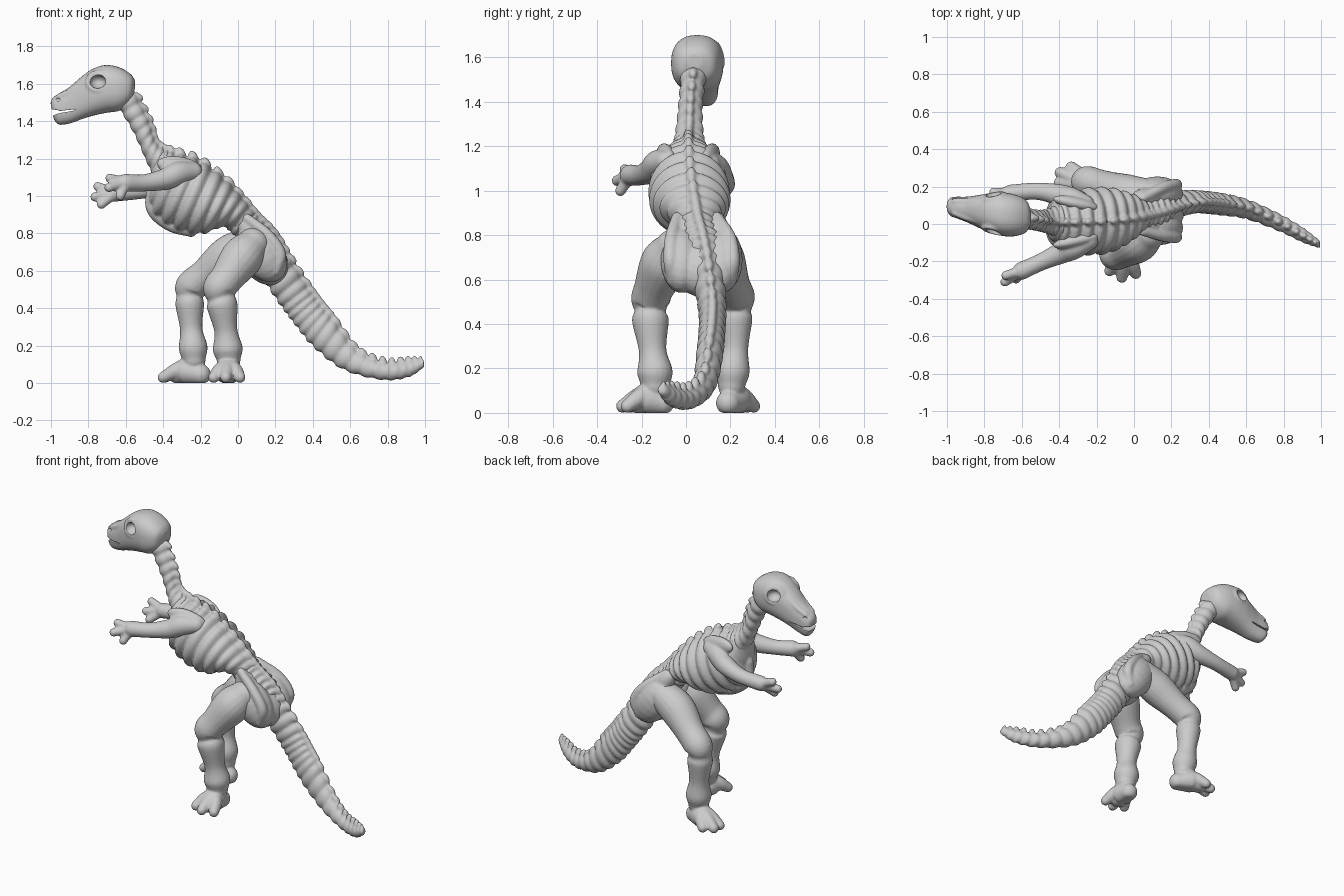
import bpy, bmesh
from math import sin, cos, pi, radians
from mathutils import Vector, Matrix, Euler


def spline(pts, n):
    """Catmull-Rom through tuples of any length."""
    p = [Vector(q) for q in pts]
    p = [p[0] * 2 - p[1]] + p + [p[-1] * 2 - p[-2]]
    out = []
    for i in range(n + 1):
        t = i / n * (len(p) - 3)
        k = min(int(t), len(p) - 4)
        t -= k
        a, b, c, d = p[k:k + 4]
        out.append((b * 2 + (c - a) * t + (a * 2 - b * 5 + c * 4 - d) * t * t
                    + (b * 3 - a - c * 3 + d) * t ** 3) * 0.5)
    return out


def loft(bm, rings):
    rows = [[bm.verts.new(v) for v in r] for r in rings]
    n = len(rows[0])
    for a, b in zip(rows, rows[1:]):
        for j in range(n):
            bm.faces.new((a[j], a[(j + 1) % n], b[(j + 1) % n], b[j]))
    bm.faces.new(rows[0])
    bm.faces.new(rows[-1])


def ball(bm, loc, size, tilt=0, yaw=0):
    m = (Matrix.Translation(loc) @ Euler((0, radians(tilt), radians(yaw))).to_matrix().to_4x4()
         @ Matrix.Diagonal((*size, 1)))
    bmesh.ops.create_uvsphere(bm, u_segments=20, v_segments=12, radius=1, matrix=m)


def limb(bm, pts, n=30, seg=20):
    """Round tube through (x, y, z, radius) with rounded ends."""
    s = spline(pts, n)
    c = [Vector(q[:3]) for q in s]
    rings = []
    for i, q in enumerate(s):
        t = (c[min(i + 1, n)] - c[max(i - 1, 0)]).normalized()
        u = t.orthogonal() if not rings else (u - t * u.dot(t))
        u.normalize()
        w = t.cross(u)
        rings.append([c[i] + (u * cos(2 * pi * j / seg) + w * sin(2 * pi * j / seg)) * q[3]
                      for j in range(seg)])
    loft(bm, rings)
    for q in (s[0], s[-1]):
        ball(bm, q[:3], (q[3],) * 3)


def finish(bm, name, voxel=0, smooth=4):
    bmesh.ops.recalc_face_normals(bm, faces=bm.faces)
    for f in bm.faces:
        f.smooth = True
    me = bpy.data.meshes.new(name)
    bm.to_mesh(me)
    bm.free()
    ob = bpy.data.objects.new(name, me)
    bpy.context.collection.objects.link(ob)
    if voxel:
        r = ob.modifiers.new("Fuse", 'REMESH')
        r.mode, r.voxel_size, r.use_smooth_shade = 'VOXEL', voxel, True
        sm = ob.modifiers.new("Soften", 'SMOOTH')
        sm.factor, sm.iterations = 0.5, smooth
    return ob


def stations(bm, st, count=0, amp=0, knob=0, power=1):
    """Ribbed body: stations are (top x, top z, bottom x, bottom z, y, half width)."""
    per, seg = 10, 40
    n = count * per if count else 40
    sq = lambda v: abs(v) ** power * (1 if v > 0 else -1)
    rings = []
    for i, (tx, tz, bx, bz, y, w) in enumerate(spline(st, n)):
        top, bot = Vector((tx, y, tz)), Vector((bx, y, bz))
        c, up = (top + bot) / 2, (top - bot) / 2
        s = 1 - amp * (1 - abs(sin(pi * i / per))) if count else 1
        rings.append([c + (up * sq(cos(2 * pi * j / seg))
                           + Vector((0, w, 0)) * sq(sin(2 * pi * j / seg))) * s for j in range(seg)])
        # one dorsal spine per vertebra
        if knob and i % per == per // 2:
            k = knob * min(1, up.length / 0.05)
            ang = Vector((up.x, up.z)).angle_signed(Vector((1, 0)), 0) * 180 / pi
            ball(bm, c + up * 0.96, (k * 1.3, k * 0.7, k * 0.75), ang)
    loft(bm, rings)


# Neck
bm = bmesh.new()
stations(bm, [(-.55, 1.56, -.66, 1.5, .035, .06), (-.475, 1.41, -.565, 1.345, .02, .058),
              (-.435, 1.29, -.49, 1.18, .015, .07), (-.36, 1.235, -.43, 1.05, .015, .1)],
         8, .17, .028)
finish(bm, "neck", .008, 2)

# Rib cage
bm = bmesh.new()
stations(bm, [(-.41, 1.25, -.47, 1.12, .012, .08), (-.33, 1.235, -.47, .93, .01, .145),
              (-.2, 1.195, -.36, .83, .012, .18), (-.07, 1.1, -.21, .79, .02, .18),
              (.03, .99, -.08, .83, .035, .135), (.1, .9, .0, .79, .05, .08)],
         10, .13, .033)
limb(bm, [(-.45, .01, 1.04, .04), (-.45, .01, .93, .04), (-.36, .015, .85, .04), (-.25, .02, .81, .03)])
finish(bm, "rib_cage", .008, 2)

# Tail with lower back
bm = bmesh.new()
stations(bm, [(.04, .975, -.07, .83, .04, .1), (.11, .895, -.0, .76, .052, .09),
              (.195, .81, .06, .66, .075, .1), (.27, .69, .13, .55, .1, .078),
              (.375, .525, .225, .41, .118, .066), (.44, .435, .3, .31, .117, .062),
              (.515, .345, .4, .19, .107, .062), (.64, .18, .56, .07, .08, .055),
              (.78, .11, .765, .015, .01, .05), (.9, .115, .91, .028, -.06, .042),
              (.99, .13, .998, .085, -.11, .022)],
         27, .17, .03)
finish(bm, "tail", .008, 2)

# Pelvis with crest ridges
bm = bmesh.new()
for s in (-1, 1):
    ball(bm, (.125, .07 + s * .09, .69), (.17, .095, .115), 52)
    ball(bm, (.08, .065 + s * .075, .8), (.13, .055, .06), 50)
    limb(bm, [(.05, .05 + s * .09, .88, .025), (.16, .065 + s * .13, .79, .03),
              (.225, .07 + s * .14, .69, .032), (.2, .07 + s * .13, .6, .03)])
ball(bm, (.14, .065, .66), (.15, .12, .115), 52)
finish(bm, "pelvis", .008, 3)


# Legs with three-toed feet
def leg(name, pts, toes):
    bm = bmesh.new()
    limb(bm, pts, 48)
    a = Vector(pts[-1][:3])
    mid = sum((Vector((x, y, .05)) for x, y in toes), Vector()) / len(toes)
    limb(bm, [(a.x - (mid.x - a.x) * .25, a.y - (mid.y - a.y) * .25, .045, .055),
              (*a.lerp(mid, .3).xy, .06, .07), (*a.lerp(mid, .6).xy, .05, .055)])
    for x, y in toes:
        limb(bm, [(*a.lerp(mid, .2).xy, .1, .042), (*a.lerp(Vector((x, y, 0)), .6).xy, .065, .04),
                  (x, y, .03, .03)])
    for v in bm.verts:
        v.co.z = max(v.co.z, 0)
    finish(bm, name, .008, 2)


leg("near_leg", [(.08, -.05, .74, .09), (.02, -.095, .67, .112), (-.06, -.145, .56, .09),
                 (-.1, -.16, .505, .088), (-.095, -.16, .455, .07), (-.085, -.16, .415, .083),
                 (-.065, -.15, .28, .062), (-.055, -.14, .185, .08), (-.05, -.14, .125, .064)],
    [(-.13, -.25), (-.065, -.285), (.01, -.265)])
leg("far_leg", [(.06, .15, .74, .095), (-.05, .16, .68, .108), (-.17, .2, .58, .088),
                (-.25, .225, .515, .086), (-.26, .225, .465, .068), (-.258, .222, .42, .077),
                (-.25, .22, .29, .06), (-.24, .21, .19, .077), (-.235, .205, .125, .062)],
    [(-.4, .22), (-.395, .275), (-.335, .305)])


# Arms with shoulder blades and three fingers
def arm(name, pts, fingers, blade):
    bm = bmesh.new()
    limb(bm, pts)
    ball(bm, blade, (.13, .035, .055), 10, 12 if blade[1] < 0 else -12)
    w = Vector(pts[-1][:3])
    for f in fingers:
        f = Vector(f)
        m = w.lerp(f, .55)
        limb(bm, [(*w, .034), (*m, .027), (*f, .025)], 12, 12)
    finish(bm, name, .008, 3)


arm("near_arm", [(-.24, -.09, 1.13, .05), (-.32, -.125, 1.12, .064), (-.39, -.155, 1.09, .058),
                 (-.5, -.205, 1.07, .046), (-.6, -.25, 1.07, .048)],
    [(-.685, -.275, 1.095), (-.69, -.31, 1.045), (-.63, -.295, 1.0)], (-.31, -.09, 1.155))
arm("far_arm", [(-.26, .105, 1.12, .05), (-.33, .13, 1.1, .064), (-.4, .155, 1.06, .058),
                (-.52, .175, 1.03, .046), (-.66, .165, 1.015, .046)],
    [(-.75, .17, 1.05), (-.765, .135, .995), (-.73, .12, .955)], (-.31, .11, 1.155))

# Skull
bm = bmesh.new()
stations(bm, [(-.55, 1.615, -.553, 1.55, .04, .035), (-.572, 1.65, -.58, 1.495, .042, .085),
              (-.635, 1.688, -.635, 1.455, .046, .111), (-.71, 1.7, -.7, 1.445, .052, .116),
              (-.78, 1.678, -.77, 1.43, .06, .104), (-.84, 1.635, -.83, 1.412, .068, .086),
              (-.9, 1.583, -.89, 1.39, .078, .068), (-.955, 1.55, -.94, 1.38, .088, .058),
              (-.99, 1.525, -.965, 1.385, .092, .05), (-1.003, 1.5, -.985, 1.41, .094, .03)], power=.82)
for s in (-1, 1):   # eye rims and snout ridges
    limb(bm, [(-.75 + .054 * cos(a * pi / 6), .057 + s * (.089 + .012 * cos(a * pi / 6) - .012 * sin(a * pi / 6)),
               1.612 + .048 * sin(a * pi / 6), .013) for a in range(13)], 36, 10)
    limb(bm, [(-.83, .068 + s * .05, 1.6, .02), (-.9, .078 + s * .042, 1.555, .018),
              (-.96, .09 + s * .032, 1.53, .016)], 12, 10)
skull = finish(bm, "skull", .008, 3)

# Eye sockets, nostrils and mouth slit
bm = bmesh.new()
for s in (-1, 1):
    ball(bm, (-.75, .057 + s * .105, 1.612), (.044, .05, .037))
    ball(bm, (-.965, .09 + s * .05, 1.515), (.015, .012, .01))
ball(bm, (-1.0, .092, 1.445), (.055, .12, .016), -8)
ball(bm, (-.93, .088, 1.452), (.1, .12, .006), -8)
cutter = finish(bm, "skull_cutter", .004, 0)
cutter.hide_render = True
cutter.hide_viewport = True
b = skull.modifiers.new("Hollows", 'BOOLEAN')
b.operation, b.object, b.solver = 'DIFFERENCE', cutter, 'EXACT'
